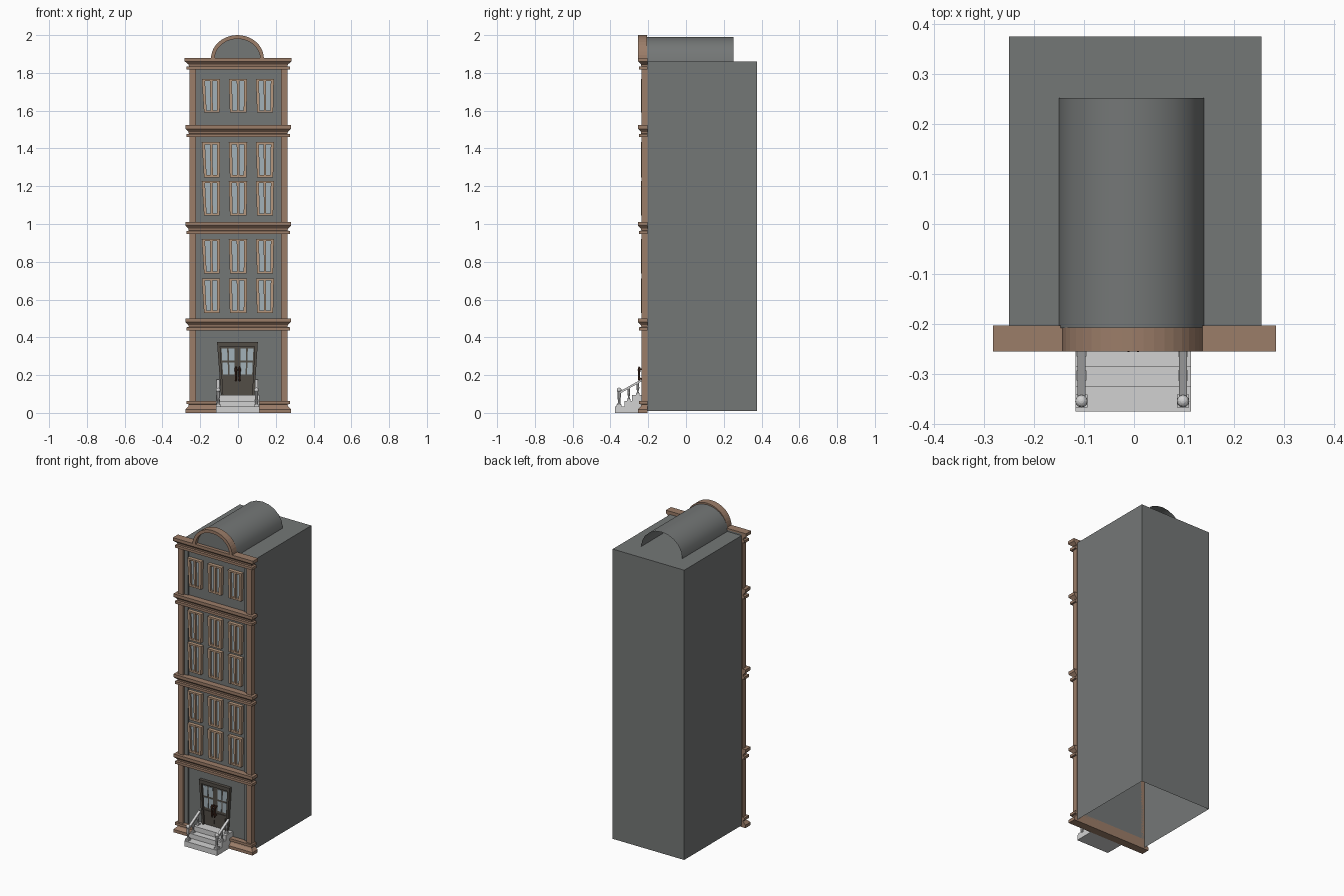
import bpy, bmesh, math
from mathutils import Vector

if "Cube" in bpy.data.objects:
    bpy.data.objects.remove(bpy.data.objects["Cube"])


def mat(name, r, g, b):
    m = bpy.data.materials.new(name)
    m.diffuse_color = (r, g, b, 1)
    m.use_nodes = True
    m.node_tree.nodes["Principled BSDF"].inputs["Base Color"].default_value = m.diffuse_color
    return m


GREY = mat("slate grey wall", 0.175, 0.185, 0.183)
BROWN = mat("brown stone trim", 0.33, 0.205, 0.14)
TAN = mat("tan window frame", 0.47, 0.31, 0.205)
GLASS = mat("pale blue glass", 0.36, 0.44, 0.48)
DARK = mat("dark door wood", 0.085, 0.075, 0.062)
HANDLE = mat("red brown handle", 0.075, 0.03, 0.018)
STONE = mat("light step stone", 0.64, 0.64, 0.64)


def finish(name, bm, m, smooth=False):
    bmesh.ops.recalc_face_normals(bm, faces=bm.faces[:])
    me = bpy.data.meshes.new(name)
    bm.to_mesh(me)
    bm.free()
    me.materials.append(m)
    o = bpy.data.objects.new(name, me)
    bpy.context.collection.objects.link(o)
    if smooth:
        for p in me.polygons:
            p.use_smooth = True
    return o


def loft(bm, rings, caps=True):
    """Join equal-length closed rings of points, cap both ends."""
    vs = [[bm.verts.new(p) for p in r] for r in rings]
    n = len(vs[0])
    for a, b in zip(vs, vs[1:]):
        for i in range(n):
            bm.faces.new((a[i], a[(i + 1) % n], b[(i + 1) % n], b[i]))
    if caps:
        bm.faces.new(vs[0])
        bm.faces.new(vs[-1])


def plate(bm, xz, y0, y1):
    """Extrude an outline in the x-z plane from y0 to y1."""
    loft(bm, [[(x, y, z) for x, z in xz] for y in (y0, y1)])


def box(bm, x0, x1, y0, y1, z0, z1):
    plate(bm, [(x0, z0), (x1, z0), (x1, z1), (x0, z1)], y0, y1)


def patch(bm, q, u0, u1, v0, v1, y0, y1):
    """Plate covering part of the quad q = (bottom l, bottom r, top l, top r, z0, z1)."""
    def at(u, v):
        l = q[0] + (q[2] - q[0]) * v
        r = q[1] + (q[3] - q[1]) * v
        return (l + (r - l) * u, q[4] + (q[5] - q[4]) * v)
    plate(bm, [at(u0, v0), at(u1, v0), at(u1, v1), at(u0, v1)], y0, y1)


def lathe(bm, x, y, prof, n=10):
    loft(bm, [[(x + r * math.cos(2 * math.pi * i / n), y + r * math.sin(2 * math.pi * i / n), z)
               for i in range(n)] for r, z in prof])


# main block, open underneath
bm = bmesh.new()
box(bm, -0.25, 0.255, -0.205, 0.375, 0.01, 1.86)
bm.faces.ensure_lookup_table()
low = [f for f in bm.faces if f.calc_center_median().z < 0.02]
front = [f for f in bm.faces if f.calc_center_median().y < -0.2]
bmesh.ops.delete(bm, geom=low + front, context='FACES')
finish("building_block", bm, GREY)

# front wall with slightly raised side strips
bm = bmesh.new()
box(bm, -0.25, 0.257, -0.215, -0.203, 0.01, 1.87)
for x0, x1 in ((-0.225, -0.196), (0.200, 0.229)):
    box(bm, x0, x1, -0.222, -0.214, 0.03, 1.85)
finish("front_wall", bm, GREY)

# corner pilasters
bm = bmesh.new()
for x0, x1 in ((-0.257, -0.222), (0.227, 0.262)):
    box(bm, x0, x1, -0.236, -0.203, 0.02, 1.85)
finish("corner_pilasters", bm, BROWN)

# moulded bands: (overhang, height) profile swept round the front
PROFILE = [(0.012, 0), (0.012, 0.016), (0.0, 0.018), (0.002, 0.028), (0.018, 0.044),
           (0.018, 0.063)]


def band(name, z, flip=False, extra=0.0):
    bm = bmesh.new()
    rings = []
    for d, h in PROFILE:
        zz = z + (0.063 - h if flip else h)
        w = d + (extra if d > 0.015 else 0)
        rings.append([(-0.260 - w, -0.2365 - d, zz), (0.262 + w, -0.2365 - d, zz),
                      (0.262 + w, -0.203, zz), (-0.260 - w, -0.203, zz)])
    loft(bm, rings)
    finish(name, bm, BROWN)


band("base_moulding", 0.0, True)
for i, z in enumerate((0.437, 0.947, 1.460)):
    band("floor_moulding_%d" % (i + 1), z)
band("top_cornice", 1.817, extra=0.004)


# round gable and barrel roof
def arc(rx, rz, z, n, cx=-0.003):
    return [(cx + rx * math.cos(math.pi * i / n), z + rz * math.sin(math.pi * i / n))
            for i in range(n + 1)]


bm = bmesh.new()
outer, inner = arc(0.140, 0.124, 1.876, 20), arc(0.120, 0.104, 1.876, 20)
loft(bm, [[(a[0], -0.2545, a[1]), (a[0], -0.207, a[1]), (b[0], -0.207, b[1]), (b[0], -0.2545, b[1])]
          for a, b in zip(outer, inner)])
finish("gable_arch", bm, BROWN)
bm = bmesh.new()
plate(bm, arc(0.125, 0.109, 1.874, 20), -0.232, -0.212)
finish("gable_panel", bm, GREY)
bm = bmesh.new()
rows = [[bm.verts.new((x, y, z)) for x, z in arc(0.145, 0.131, 1.86, 10, -0.005)]
        for y in (-0.208, 0.252)]
for i in range(10):
    bm.faces.new((rows[0][i], rows[0][i + 1], rows[1][i + 1], rows[1][i]))
finish("barrel_roof", bm, GREY, True)

# windows, each tapering a little towards the sill
frames, panes = bmesh.new(), bmesh.new()
for z0, z1 in ((1.59, 1.768), (1.247, 1.433), (1.045, 1.227), (0.738, 0.92), (0.53, 0.712)):
    for l0, r0, l1, r1 in ((-0.180, -0.097, -0.192, -0.094), (-0.043, 0.045, -0.049, 0.049),
                           (0.101, 0.186, 0.094, 0.190)):
        q = (l0, r0, l1, r1, z0, z1)
        patch(panes, q, 0.05, 0.95, 0.03, 0.97, -0.224, -0.214)
        for u0, u1 in ((0, 0.17), (0.43, 0.57), (0.83, 1)):
            patch(frames, q, u0, u1, 0, 1, -0.238, -0.213)
        for v0, v1 in ((0, 0.06), (0.94, 1)):
            patch(frames, q, 0, 1, v0, v1, -0.237, -0.213)
finish("window_frames", frames, TAN)
finish("window_panes", panes, GLASS)

# double door with glazed upper half
q = (-0.090, 0.087, -0.111, 0.105, 0.09, 0.375)
door, glass = bmesh.new(), bmesh.new()
patch(door, q, 0, 1, 0, 1, -0.224, -0.213)
for u0, u1 in ((0, 0.07), (0.93, 1)):
    patch(door, q, u0, u1, 0, 1, -0.236, -0.213)
patch(door, q, 0, 1, 0.92, 1, -0.236, -0.213)
for s in (0.08, 0.51):
    patch(door, q, s + 0.04, s + 0.37, 0.08, 0.34, -0.228, -0.222)
for u0, u1 in ((0.10, 0.24), (0.28, 0.42), (0.58, 0.72), (0.76, 0.90)):
    for v0, v1 in ((0.40, 0.62), (0.66, 0.88)):
        patch(glass, q, u0, u1, v0, v1, -0.227, -0.222)
finish("double_door", door, DARK)
finish("door_glass", glass, GLASS)

# door handles
bm = bmesh.new()
for x in (-0.011, 0.008):
    lathe(bm, x, -0.248, [(0.003, 0.165), (0.006, 0.18), (0.005, 0.215), (0.008, 0.225),
                          (0.006, 0.24), (0.002, 0.245)], 8)
    for z in (0.18, 0.232):
        box(bm, x - 0.004, x + 0.004, -0.25, -0.222, z - 0.004, z + 0.004)
finish("door_handles", bm, HANDLE)

# front steps
bm = bmesh.new()
yz = [(-0.205, 0), (-0.375, 0), (-0.375, 0.034), (-0.325, 0.034), (-0.325, 0.064),
      (-0.285, 0.064), (-0.285, 0.095), (-0.205, 0.095)]
loft(bm, [[(x, y, z) for y, z in yz] for x in (-0.117, 0.114)])
finish("front_steps", bm, STONE)

# railings on both sides of the steps
bm = bmesh.new()
for x in (-0.105, 0.098):
    box(bm, x - 0.012, x + 0.012, -0.367, -0.341, 0.034, 0.044)
    lathe(bm, x, -0.354, [(0.009, 0.044), (0.006, 0.06), (0.009, 0.085), (0.009, 0.11)], 8)
    bmesh.ops.create_uvsphere(bm, u_segments=12, v_segments=8, radius=0.0125)
    bm.verts.ensure_lookup_table()
    bmesh.ops.translate(bm, verts=bm.verts[-86:], vec=Vector((x, -0.354, 0.121)))
    # sloping handrail
    loft(bm, [[(x - 0.008, y, z), (x + 0.008, y, z), (x + 0.008, y, z + 0.012),
               (x - 0.008, y, z + 0.012)] for y, z in ((-0.354, 0.1), (-0.236, 0.166))])
    # turned balusters
    for y, z0, z1 in ((-0.303, 0.064, 0.132), (-0.255, 0.095, 0.158)):
        h = z1 - z0
        box(bm, x - 0.010, x + 0.010, y - 0.010, y + 0.010, z0, z0 + 0.008)
        lathe(bm, x, y, [(0.008, z0 + 0.008), (0.004, z0 + h * 0.3), (0.008, z0 + h * 0.6),
                         (0.005, z1)], 8)
finish("step_railings", bm, STONE)
